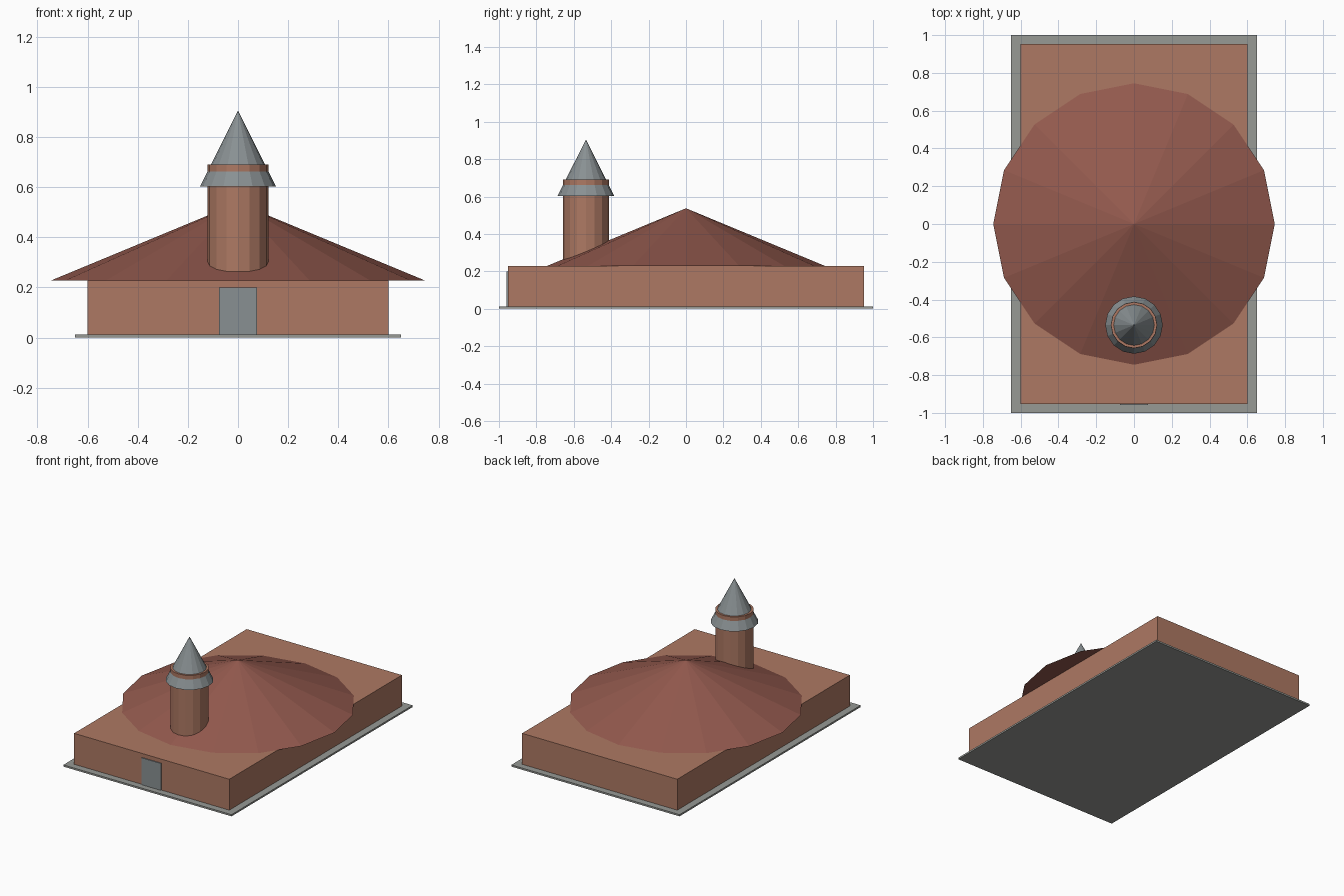
import bpy

if "Cube" in bpy.data.objects:
    bpy.data.objects.remove(bpy.data.objects["Cube"])

WALL_TOP = 0.228
TOWER_Y = -0.535


def material(name, rgb):
    m = bpy.data.materials.new(name)
    m.diffuse_color = (*rgb, 1.0)
    m.use_nodes = True
    m.node_tree.nodes["Principled BSDF"].inputs["Base Color"].default_value = m.diffuse_color
    return m


brick = material("brick", (0.42, 0.19, 0.125))
tile = material("roof_tile", (0.29, 0.10, 0.075))
slate = material("slate", (0.25, 0.28, 0.29))
stone = material("stone", (0.31, 0.32, 0.30))


def finish(name, mat):
    ob = bpy.context.object
    ob.name = name
    ob.data.materials.append(mat)
    return ob


def box(name, lo, hi, mat):
    bpy.ops.mesh.primitive_cube_add(
        size=1, location=[(a + b) / 2 for a, b in zip(lo, hi)])
    bpy.context.object.scale = [b - a for a, b in zip(lo, hi)]
    bpy.ops.object.transform_apply(location=False, rotation=False, scale=True)
    return finish(name, mat)


def cone(name, r_bottom, r_top, z0, z1, y, mat, sides=16):
    bpy.ops.mesh.primitive_cone_add(
        vertices=sides, radius1=r_bottom, radius2=r_top,
        depth=z1 - z0, location=(0, y, (z0 + z1) / 2))
    return finish(name, mat)


# Ground slab, main hall and door
box("base_slab", (-0.65, -1, 0), (0.65, 1, 0.012), stone)
box("walls", (-0.6, -0.953, 0.012), (0.6, 0.953, WALL_TOP), brick)
box("door", (-0.075, -0.959, 0.012), (0.075, -0.94, 0.2), slate)

# Wide conical roof overhanging the hall sides
cone("roof", 0.745, 0, WALL_TOP, 0.537, 0, tile)

# Tower pokes through the spire cone, leaving a brick ring at its top
cone("tower", 0.122, 0.122, WALL_TOP - 0.02, 0.69, TOWER_Y, brick)
cone("spire", 0.152, 0, 0.602, 0.905, TOWER_Y, slate)
